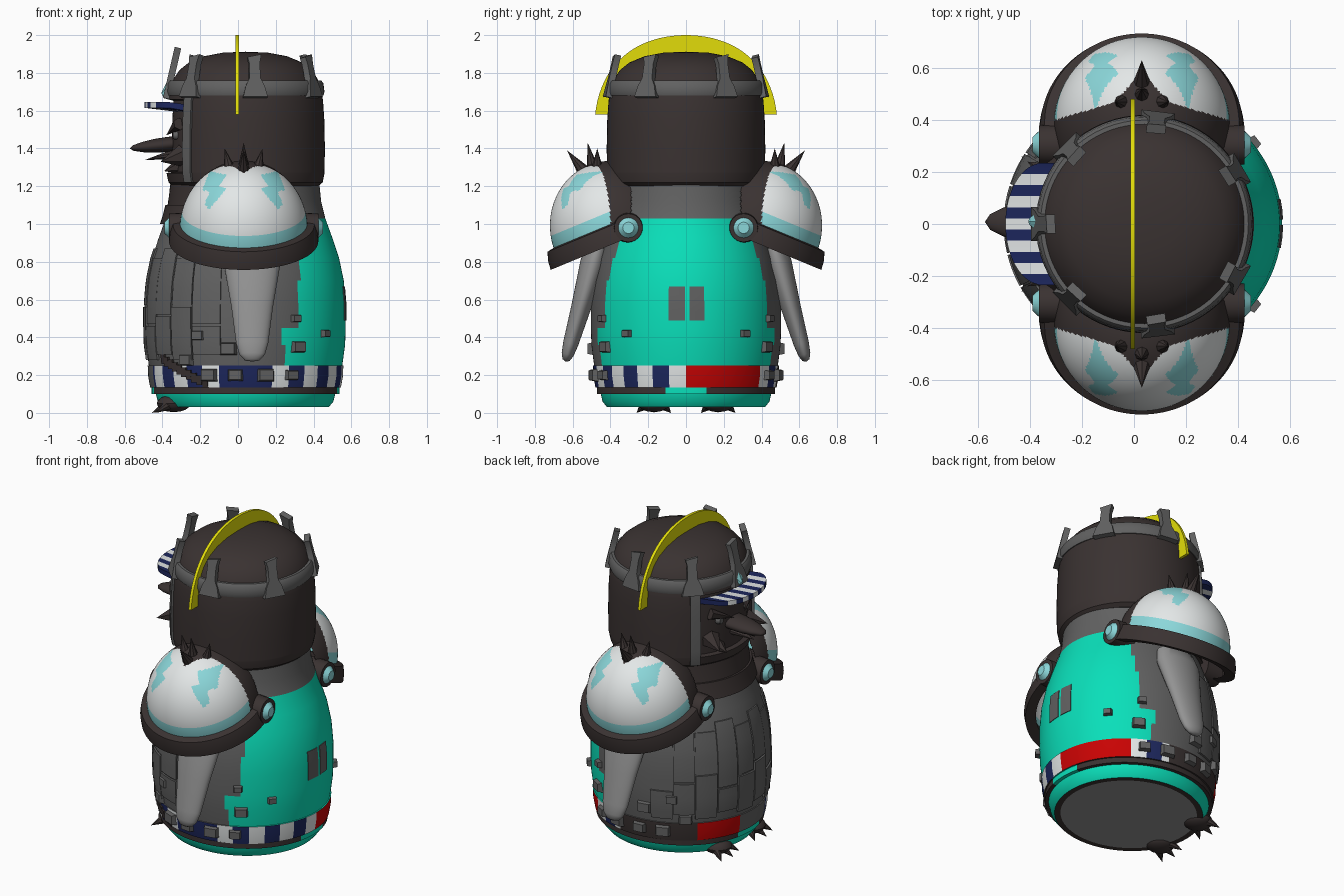
import bpy, bmesh, math
from mathutils import Matrix, Vector

if "Cube" in bpy.data.objects:
    bpy.data.objects.remove(bpy.data.objects["Cube"])

COL = {"teal": (.003, .74, .49), "dark": (.042, .032, .031), "armour grey": (.12, .12, .12),
       "flipper grey": (.29, .29, .29), "white": (.77, .80, .80), "light blue": (.26, .68, .70),
       "yellow": (.76, .72, .003), "red": (.58, .001, .001), "navy": (.012, .02, .11)}
MAT = {}
for n, c in COL.items():
    MAT[n] = bpy.data.materials.new(n)
    MAT[n].diffuse_color = (*c, 1)
CX = .04
T, Rot, S = Matrix.Translation, Matrix.Rotation, Matrix.Diagonal


def finish(name, bm, rule, M=None, angle=35):
    """Transform, colour faces by rule (name or function of face centre), shade, link."""
    if M is not None:
        bm.transform(M)
    bmesh.ops.remove_doubles(bm, verts=bm.verts, dist=1e-5)
    bmesh.ops.recalc_face_normals(bm, faces=bm.faces)
    used = []
    for f in bm.faces:
        c = rule if isinstance(rule, str) else rule(f.calc_center_median())
        if c not in used:
            used.append(c)
        f.material_index = used.index(c)
        f.smooth = True
    me = bpy.data.meshes.new(name)
    bm.to_mesh(me)
    bm.free()
    for c in used:
        me.materials.append(MAT[c])
    me.set_sharp_from_angle(angle=math.radians(angle))
    bpy.context.collection.objects.link(bpy.data.objects.new(name, me))


def lathe(name, pts, rule, M=None, segs=48, mod=None, keep=None, angle=35):
    bm = bmesh.new()
    rings = []
    for r, z in pts:
        ring = []
        for i in range(segs):
            a = 2 * math.pi * i / segs
            k = r * (mod(a, z) if mod else 1)
            ring.append(bm.verts.new((k * math.cos(a), k * math.sin(a), z)))
        rings.append(ring)
    for p, q in zip(rings, rings[1:]):
        for i in range(segs):
            j = (i + 1) % segs
            bm.faces.new((p[i], p[j], q[j], q[i]))
    if keep:
        bad = [f for f in bm.faces if not keep(M @ f.calc_center_median())]
        bmesh.ops.delete(bm, geom=bad, context='FACES')
    finish(name, bm, rule, M, angle)


def on(pts, sy, a, z, off=0):
    """Point on a lathed surface at an angle and height."""
    r = pts[-1][0]
    for (r0, z0), (r1, z1) in zip(pts, pts[1:]):
        if z0 <= z <= z1:
            r = r0 + (r1 - r0) * (z - z0) / (z1 - z0)
            break
    r, a = r + off, math.radians(a)
    return Vector((CX + r * math.cos(a), sy * r * math.sin(a), z))


def patch(name, pts, sy, a0, a1, z0, z1, off, mat):
    """Curved plate lying on a lathed surface."""
    bm = bmesh.new()
    n, m = max(1, round(abs(a1 - a0) / 4)), max(1, round((z1 - z0) / .05))
    lay = []
    for o in (-.006, off):
        lay.append([[bm.verts.new(on(pts, sy, a0 + (a1 - a0) * i / n, z0 + (z1 - z0) * j / m, o))
                     for i in range(n + 1)] for j in range(m + 1)])
    lo, g = lay
    for j in range(m):
        for i in range(n):
            bm.faces.new((g[j][i], g[j][i + 1], g[j + 1][i + 1], g[j + 1][i]))
    rim = [(0, i) for i in range(n)] + [(j, n) for j in range(m)]
    rim += [(m, i) for i in range(n, 0, -1)] + [(j, 0) for j in range(m, 0, -1)]
    for (j, i), (l, k) in zip(rim, rim[1:] + rim[:1]):
        bm.faces.new((lo[j][i], lo[l][k], g[l][k], g[j][i]))
    finish(name, bm, mat)


def spike(name, base, tip, r, mat, segs=8, r2=0, flat=1):
    base, tip = Vector(base), Vector(tip)
    d = tip - base
    bm = bmesh.new()
    bmesh.ops.create_cone(bm, cap_ends=True, segments=segs, radius1=r, radius2=r2, depth=d.length)
    q = d.to_track_quat('Z', 'Y').to_matrix().to_4x4()
    finish(name, bm, mat, T((base + tip) / 2) @ q @ S((1, flat, 1, 1)))


def slab(name, outline, thick, M, mat):
    """Outline in (y, z) extruded along x."""
    bm = bmesh.new()
    f = bm.faces.new([bm.verts.new((-thick / 2, y, z)) for y, z in outline])
    e = bmesh.ops.extrude_face_region(bm, geom=[f])['geom']
    bmesh.ops.translate(bm, vec=(thick, 0, 0), verts=[v for v in e if isinstance(v, bmesh.types.BMVert)])
    finish(name, bm, mat, M)


# Body: lathe with teal back, grey front, striped hem and red sashes
BODY = [(.44, .03), (.465, .06), (.475, .10), (.497, .101), (.497, .134), (.505, .135), (.515, .19),
        (.518, .25), (.512, .251), (.527, .36), (.53, .45), (.53, .58), (.52, .70), (.495, .82),
        (.462, .92), (.422, 1.03), (.40, 1.12), (.39, 1.22)]


def body_rule(c):
    a, z = math.degrees(math.atan2(c.y / .95, c.x - CX)), c.z
    if z < .032:
        return "flipper grey" if math.hypot(c.x - CX, c.y) < .4 else "dark"
    if z < .10:
        return "teal"
    if z < .1345:
        return "dark" if abs(c.y) > .1 else "teal"
    if z < .25:
        if 0 < a < 52 or 134 < a < 167:
            return "red"
        if a >= 167 or a < -162:
            return "armour grey"
        if -100 < a < -77:
            return "navy"
        return "dark" if 80 < a < 150 else ("navy", "white")[int(a // (360 / 34)) % 2]
    if z < 1.03 and c.x > (.32 if z > .45 else .24):
        return "teal"
    return "armour grey"


lathe("body", [(0, .03), (.405, .03)] + BODY, body_rule, T((CX, 0, 0)) @ S((1, .95, 1, 1)), 136)
patch("collar", BODY, .95, 105, 255, 1.10, 1.21, .008, "dark")
patch("collar_base", BODY, .95, 115, 245, 1.0, 1.10, .02, "dark")
for a0, a1 in ((-10.5, -.5), (2, 11)):
    patch("back_window", BODY, .95, a0, a1, .49, .67, .004, "armour grey")

# Front armour plates in staggered columns
edge = [104, 119, 133, 148, 163, 178, 193, 208, 223, 238, 256]
for i, (a0, a1) in enumerate(zip(edge, edge[1:])):
    cut = .47 + .05 * (i % 3)
    patch("upper_plate", BODY, .95, a0 + .4, a1 - .4, cut, .82 + .05 * (i % 2), .006 + .003 * (i % 2), "armour grey")
    patch("lower_plate", BODY, .95, a0 + .4, a1 - .4, .28 + .03 * (i % 2), cut - .01, .012, "armour grey")
# Dark diagonal hem flap
for k in range(10):
    patch("hem_flap", BODY, .95, 212 + k * 3.5, 215.5 + k * 3.5, .26 - k * .014, .31 - k * .014, .012, "dark")

# Armour blocks round the sides
spots = [(38, .42, .06), (58, .35, .09), (60, .50, .06), (78, .20, .10), (100, .34, .10), (112, .20, .10),
         (118, .41, .08), (62, .20, .08), (127, .28, .09), (96, .20, .09)]
for s in (-1, 1):
    for a, z, w in spots:
        bm = bmesh.new()
        bmesh.ops.create_cube(bm, size=1)
        for v in bm.verts:
            if v.co.x > 0:
                v.co.y *= .72
                v.co.z *= .72
        finish("armour_block", bm, "armour grey",
               T(on(BODY, .95, s * a, z)) @ Rot(math.radians(s * a), 4, 'Z') @ S((.05, w, w * .75, 1)))

# Head with a recessed face
HEAD = [(.385, 1.20), (.408, 1.22), (.418, 1.27), (.418, 1.275), (.42, 1.4), (.417, 1.55), (.41, 1.655),
        (.409, 1.66), (.40, 1.72), (.38, 1.77), (.35, 1.815), (.30, 1.855), (.22, 1.888), (.12, 1.907), (0, 1.912)]
lathe("head", [(0, 1.2)] + HEAD, "dark", T((CX, 0, 0)), 96,
      lambda a, z: .93 if math.cos(a) < -.76 and 1.272 < z < 1.657 else 1)
for s in (-1, 1):
    patch("cheek_guard", HEAD, 1, s * 137 - 4, s * 137 + 4, 1.22, 1.70, .012, "armour grey")
    spike("cheek_tuft", (-.30, s * .18, 1.36), (-.41, s * .24, 1.33), .06, "dark", 6)
    spike("cheek_tuft_low", (-.30, s * .12, 1.31), (-.39, s * .14, 1.28), .05, "dark", 6)
    spike("brow", (-.31, s * .20, 1.53), (-.38, s * .05, 1.47), .035, "dark", 6)
    spike("eye", (-.30, s * .13, 1.47), (-.345, s * .13, 1.47), .03, "armour grey", 12, .02)

# Beak
lathe("beak", [(.08, 0), (.08, .04), (.072, .11), (.055, .17), (.03, .22), (0, .24)], "dark",
      T((-.335, .008, 1.425)) @ Rot(math.radians(-96), 4, 'Y') @ S((.5, 1, 1, 1)), 24)
spike("lower_beak", (-.33, .005, 1.37), (-.49, .005, 1.34), .05, "dark", 10, 0, .6)

# Striped visor peak
bm = bmesh.new()
N = 44
prof = []
for i in range(N + 1):
    y = -.235 + .47 * i / N
    o = -.35 - .145 * math.sqrt(max(0, 1 - (y / .236) ** 2))
    inn = CX - math.sqrt(.40 ** 2 - y * y) + .03
    prof.append([bm.verts.new(p) for p in ((inn, y, 1.595), (o, y, 1.615), (o, y, 1.645), (inn, y, 1.63))])
for p, q in zip(prof, prof[1:]):
    for k in range(4):
        bm.faces.new((p[k], p[(k + 1) % 4], q[(k + 1) % 4], q[k]))
bm.faces.new(prof[0])
bm.faces.new(prof[-1][::-1])
finish("visor", bm, lambda c: ("navy", "white")[int((c.y + .235) / .47 * 11) % 2])

# Crown ring, prongs and gem
lathe("crown_ring", [(.385, 1.68), (.412, 1.68), (.418, 1.70), (.412, 1.745), (.40, 1.76), (.37, 1.76)],
      "armour grey", T((CX, 0, 0)), 64)
prong = [(-.065, 1.67), (.065, 1.67), (.05, 1.73), (.03, 1.77), (.028, 1.85), (.037, 1.90),
         (-.037, 1.885), (-.028, 1.85), (-.03, 1.77), (-.05, 1.73)]
for a in (-135, -83, -30, 30, 83, 135, 180):
    M = (T((CX, 0, 0)) @ Rot(math.radians(a), 4, 'Z') @ T((.412, 0, 1.70)) @
         Rot(math.radians(-13), 4, 'Y') @ S((1, 1, 1.2 if a == 180 else 1, 1)) @ T((0, 0, -1.70)))
    slab("crown_prong", prong, .035, M, "armour grey")
spike("crown_gem", (-.355, .01, 1.70), (-.40, .01, 1.68), .055, "light blue", 8, .015)

# Yellow crest blade
arc = [math.radians(7.6 + 164.8 * i / 40) for i in range(41)]
outer = []
for t in arc:
    r = .484 * (1 + .03 * math.sin(2 * t) ** 2)
    outer.append((r * math.cos(t), 1.516 + r * math.sin(t)))
inner = [(.39 * math.cos(t), max(1.58, 1.516 + .385 * math.sin(t))) for t in reversed(arc)]
slab("crest", outer + inner, .018, T((-.005, 0, 0)), "yellow")

# Shoulder guards
BOLT = [(.18, 1.28), (.09, 1.26), (.13, 1.2), (.09, 1.19), (.18, 1.08), (.21, 1.1), (.18, 1.17), (.22, 1.18)]


def inside(x, z):
    hit = False
    for (x0, z0), (x1, z1) in zip(BOLT, BOLT[1:] + BOLT[:1]):
        if (z0 > z) != (z1 > z) and x < x0 + (z - z0) * (x1 - x0) / (z1 - z0):
            hit = not hit
    return hit


rim = [(.33, -.065), (.395, -.07), (.39, -.02), (.374, .025), (.345, .03)]
dome = [(.338 * math.cos(t), .365 * math.sin(t)) for t in [math.radians(5 + 85 * i / 50) for i in range(51)]]
for s in (-1, 1):
    M = T((.03, s * .378, .973)) @ Rot(math.radians(-22.5 * s), 4, 'X')
    inv = M.inverted()

    def guard_rule(c):
        h, dx, y = (inv @ c).z, abs(c.x - .03), abs(c.y)
        if h < .035 or y < .5 - .3 * dx + max(0, .09 - .9 * dx):
            return "dark"
        if h < .10:
            return "light blue"
        return "light blue" if inside(dx, c.z) else "white"

    lathe("shoulder_guard", rim + dome, guard_rule, M, 220, keep=lambda c: abs(c.y) > .29)
    for dx, y, z in ((-.10, .47, 1.40), (0, .63, 1.39), (.10, .47, 1.40), (0, .52, 1.43)):
        spike("shoulder_spike", (.03 + dx * .7, s * (.47 + (y - .47) * .4), 1.27), (.03 + dx, s * y, z), .038, "dark")
    for e in (-1, 1):
        k = lambda d: (.03 + e * d, s * .305, .98)
        spike("shoulder_knob", k(.27), k(.395), .082, "dark", 24, .075)
        spike("knob_cap", k(.39), k(.42), .058, "light blue", 24, .03)

    # Flippers
    lathe("flipper", [(0, -.30), (.04, -.292), (.068, -.26), (.085, -.20), (.11, 0), (.15, .24), (.13, .33), (0, .36)],
          "flipper grey", T((.075, s * .555, .56)) @ Rot(math.radians(16 * s), 4, 'X') @ S((1, .48, 1, 1)), 32, angle=60)

    # Clawed feet
    bm = bmesh.new()
    bmesh.ops.create_uvsphere(bm, u_segments=16, v_segments=8, radius=1)
    finish("foot", bm, "dark", T((-.34, s * .17, .05)) @ S((.09, .085, .046, 1)))
    for d in (-.07, 0, .07):
        spike("claw", (-.36, s * .17 + d * .6, .05), (-.455 + abs(d) * .3, s * .17 + d * 1.3, 0), .035, "dark")

for m in bpy.data.materials:
    if m.users and not m.is_grease_pencil:
        m.use_nodes = True
        m.node_tree.nodes["Principled BSDF"].inputs["Base Color"].default_value = m.diffuse_color
